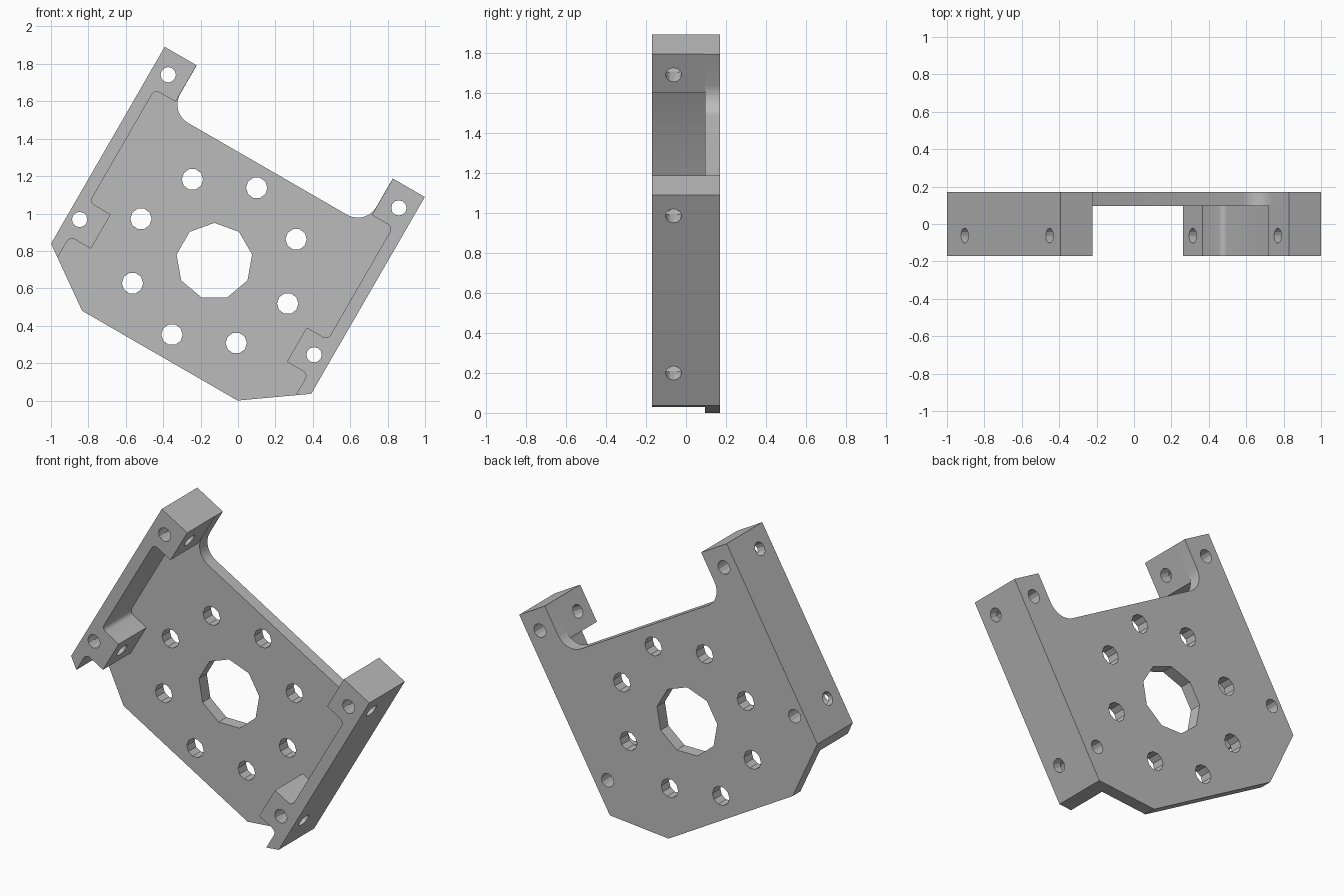
import bpy, bmesh, math
from mathutils import Vector, Matrix

if "Cube" in bpy.data.objects:
    bpy.data.objects.remove(bpy.data.objects["Cube"])

FRONT, FLOOR, BACK = -0.17, 0.095, 0.17
TILT = math.radians(30)

grey = bpy.data.materials.new("machined grey")
grey.use_nodes = True
grey.diffuse_color = (0.5, 0.5, 0.5, 1)
grey.node_tree.nodes["Principled BSDF"].inputs["Base Color"].default_value = grey.diffuse_color


def rounded(points, steps=8):
    """Replace each (x, z, radius) corner by a tangent arc."""
    out = []
    for i, (x, z, r) in enumerate(points):
        p = Vector((x, z))
        if r == 0:
            out.append(p)
            continue
        a = (Vector(points[i - 1][:2]) - p).normalized()
        b = (Vector(points[(i + 1) % len(points)][:2]) - p).normalized()
        half = a.angle(b) / 2
        centre = p + (a + b).normalized() * r / math.sin(half)
        start = p + a * r / math.tan(half) - centre
        end = p + b * r / math.tan(half) - centre
        sweep = start.angle(end)
        for k in range(steps + 1):
            t = k / steps
            out.append(centre + (start * math.sin((1 - t) * sweep)
                                 + end * math.sin(t * sweep)) / math.sin(sweep))
    return out


def mirrored(half):
    return half + [(-x, z, r) for x, z, r in reversed(half)]


def make_object(name, bm):
    bmesh.ops.recalc_face_normals(bm, faces=bm.faces[:])
    mesh = bpy.data.meshes.new(name)
    bm.to_mesh(mesh)
    bm.free()
    mesh.materials.append(grey)
    ob = bpy.data.objects.new(name, mesh)
    bpy.context.collection.objects.link(ob)
    return ob


def prism(name, points, y0, y1):
    bm = bmesh.new()
    face = bm.faces.new([bm.verts.new((p.x, y0, p.y)) for p in points])
    side = bmesh.ops.extrude_face_region(bm, geom=[face])["geom"]
    bmesh.ops.translate(bm, vec=(0, y1 - y0, 0),
                        verts=[v for v in side if isinstance(v, bmesh.types.BMVert)])
    return make_object(name, bm)


def hole_y(x, z, r, sides, turn=0):
    ring = [Vector((x + r * math.cos(turn + k * math.tau / sides),
                    z + r * math.sin(turn + k * math.tau / sides))) for k in range(sides)]
    return prism("hole_cutter", ring, FRONT - 0.1, BACK + 0.1)


def hole_x(x, y, z, r):
    bm = bmesh.new()
    bmesh.ops.create_cone(bm, cap_ends=True, segments=12, radius1=r, radius2=r, depth=0.4,
                          matrix=Matrix.Translation((x, y, z)) @ Matrix.Rotation(math.pi / 2, 4, 'Y'))
    return make_object("cross_hole_cutter", bm)


def cut(body, cutter):
    cutter.hide_render = True
    mod = body.modifiers.new("cut", 'BOOLEAN')
    mod.operation, mod.solver, mod.object = 'DIFFERENCE', 'EXACT', cutter
    bpy.ops.object.modifier_apply(modifier=mod.name)
    bpy.data.objects.remove(cutter)


# Full-depth blank with clipped lower corners and a filleted top notch
outline = mirrored([(0.48, -0.583, 0), (0.803, -0.355, 0), (0.803, 0.86, 0),
                    (0.605, 0.86, 0), (0.605, 0.57, 0.113)])
bracket = prism("mounting_bracket", rounded(outline), FRONT, BACK)
bpy.context.view_layer.objects.active = bracket
bracket.select_set(True)

# Front pocket leaving thin side walls and four corner blocks
pocket = mirrored([(0.735, -0.9, 0), (0.735, -0.272, 0.03), (0.605, -0.272, 0),
                   (0.605, -0.06, 0), (0.735, -0.06, 0.03), (0.735, 0.635, 0.03),
                   (0.606, 0.635, 0), (0.606, 1.0, 0)])
cut(bracket, prism("pocket_cutter", rounded(pocket, 4), FRONT - 0.1, FLOOR))

# Centre bore and ring of bolt holes
cut(bracket, hole_y(0, 0, 0.205, 9))
for k in range(8):
    a = k * math.pi / 4
    cut(bracket, hole_y(0.453 * math.cos(a), 0.453 * math.sin(a), 0.057, 10, TILT))

# Corner block holes, front to back and sideways
for x, z in ((-0.712, 0.74), (0.712, 0.74), (-0.735, -0.167), (0.712, -0.167)):
    cut(bracket, hole_y(x, z, 0.041, 12))
    cut(bracket, hole_x(math.copysign(0.7, x), -0.062, z, 0.04))

# Tilt into place
bracket.data.transform(Matrix.Translation((-0.1265, 0, 0.745)) @ Matrix.Rotation(TILT, 4, 'Y'))
bpy.ops.object.shade_smooth_by_angle(angle=math.radians(25))
